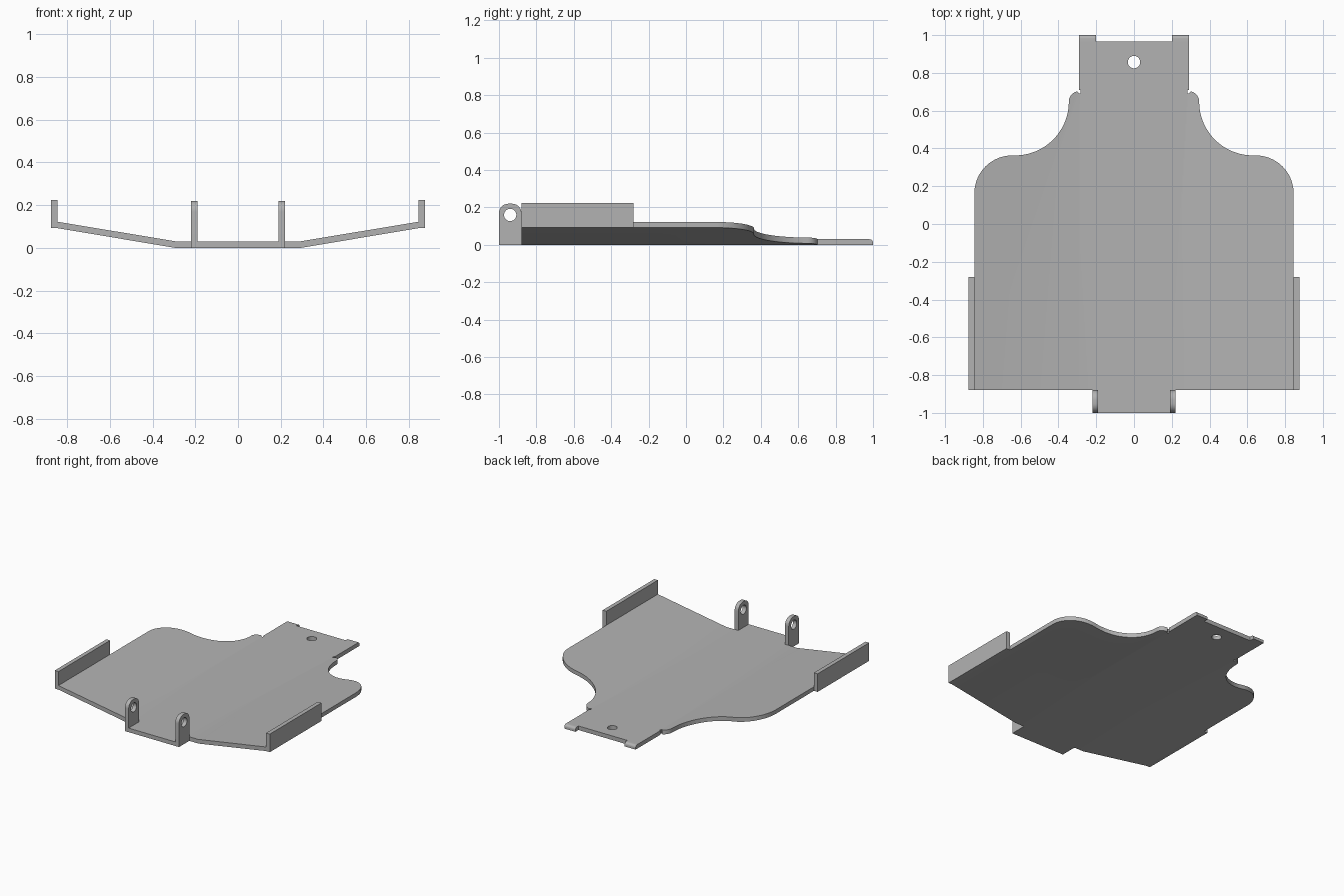
import bpy, bmesh
from math import sin, cos, radians
from mathutils import Vector

cube = bpy.data.objects.get("Cube")
if cube:
    bpy.data.objects.remove(cube, do_unlink=True)

grey = bpy.data.materials.new("plain grey")
grey.use_nodes = True
grey.diffuse_color = (0.45, 0.45, 0.45, 1)
grey.node_tree.nodes["Principled BSDF"].inputs["Base Color"].default_value = grey.diffuse_color


def arc(cx, cy, r, start, end, steps=16):
    angles = [radians(start + (end - start) * i / steps) for i in range(steps + 1)]
    return [(cx + r * cos(a), cy + r * sin(a)) for a in angles]


def prism(name, points, axis, low, high):
    """Extrude a 2D outline along an axis: x uses (y, z), y uses (x, z), z uses (x, y)."""
    place = {"x": lambda p: (low, p[0], p[1]),
             "y": lambda p: (p[0], low, p[1]),
             "z": lambda p: (p[0], p[1], low)}[axis]
    bm = bmesh.new()
    face = bm.faces.new([bm.verts.new(place(p)) for p in points])
    grown = bmesh.ops.extrude_face_region(bm, geom=[face], use_keep_orig=True)
    moved = [v for v in grown["geom"] if isinstance(v, bmesh.types.BMVert)]
    step = Vector([float(a == axis) for a in "xyz"]) * (high - low)
    bmesh.ops.translate(bm, verts=moved, vec=step)
    bmesh.ops.recalc_face_normals(bm, faces=bm.faces)
    mesh = bpy.data.meshes.new(name)
    bm.to_mesh(mesh)
    bm.free()
    mesh.materials.append(grey)
    obj = bpy.data.objects.new(name, mesh)
    bpy.context.collection.objects.link(obj)
    return obj


def boolean(obj, cutter, operation):
    mod = obj.modifiers.new(operation.lower(), "BOOLEAN")
    mod.operation, mod.object, mod.solver = operation, cutter, "EXACT"
    bpy.context.view_layer.update()
    graph = bpy.context.evaluated_depsgraph_get()
    result = bpy.data.meshes.new_from_object(obj.evaluated_get(graph))
    obj.modifiers.clear()
    obj.data = result
    bpy.data.objects.remove(cutter, do_unlink=True)


def mirrored(half):
    return half + [(-x, y) for x, y in reversed(half)]


# Bent sheet: flat middle with two rising wings
top = [(0.29, 0.03), (0.845, 0.122)]
bottom = [(0.845, 0.092), (0.295, 0)]
section = top + bottom
plate = prism("base_plate", section + [(-x, z) for x, z in reversed(section)], "y", -1.1, 1.1)

# Plan outline of the sheet, right edge from back to front
half = [(0.2, 0.965), (0.29, 0.965), (0.29, 0.71), (0.283, 0.71), (0.283, 0.69), (0.29, 0.69)]
half += arc(0.29, 0.648, 0.055, 80, 0, 10)
half += arc(0.63, 0.648, 0.285, 180, 270, 24)
half += arc(0.645, 0.163, 0.2, 90, 0, 20)
half += [(0.845, -0.88), (0.19, -0.88), (0.19, -1)]
boolean(plate, prism("outline_cutter", mirrored(half), "z", -0.5, 0.5), "INTERSECT")
boolean(plate, prism("hole_cutter", arc(0, 0.857, 0.033, 0, 345, 23), "z", -0.5, 0.5), "DIFFERENCE")

# Paired parts on both sides
lug_shape = [(-0.88, 0), (-0.88, 0.1)] + arc(-0.93, 0.17, 0.05, 0, 90, 8)
lug_shape += arc(-0.95, 0.17, 0.05, 90, 180, 8) + [(-1, 0)]
prong_shape = [(0.965, 0), (0.965, 0.03)] + arc(0.982, 0.012, 0.018, 90, 0, 6) + [(1, 0)]
wall_shape = [(-0.88, 0.092), (-0.28, 0.092), (-0.28, 0.225), (-0.88, 0.225)]


def pair(name, shape, inner, outer, hole=None):
    for side, low, high in (("left", inner, outer), ("right", -outer, -inner)):
        part = prism(side + "_" + name, shape, "x", low, high)
        if hole:
            boolean(part, prism("hole_cutter", hole, "x", low - 0.1, high + 0.1), "DIFFERENCE")


pair("hinge_lug", lug_shape, 0.19, 0.22, arc(-0.94, 0.16, 0.033, 0, 345, 23))
pair("back_prong", prong_shape, 0.2, 0.29)
pair("side_wall", wall_shape, 0.845, 0.875)

# Smooth the curved edges, keep the corners crisp
for obj in bpy.context.view_layer.objects:
    obj.select_set(obj.type == "MESH")
bpy.context.view_layer.objects.active = plate
bpy.ops.object.shade_smooth_by_angle(angle=radians(20))
for obj in bpy.context.view_layer.objects:
    obj.select_set(False)
